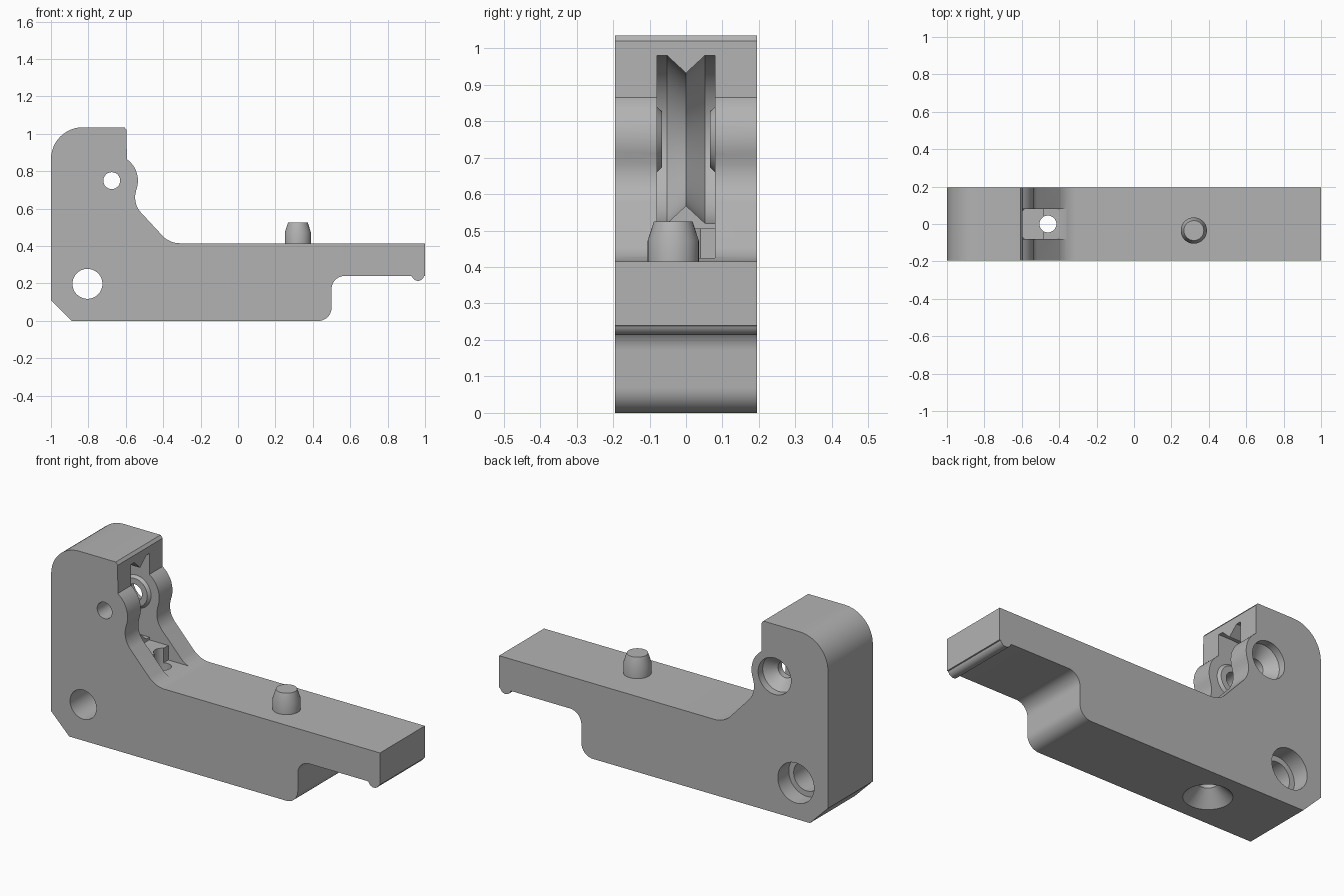
import bpy, bmesh
from math import sin, cos, radians, pi
from mathutils import Matrix

if "Cube" in bpy.data.objects:
    bpy.data.objects.remove(bpy.data.objects["Cube"])

GREY = (0.45, 0.45, 0.45, 1)
grey = bpy.data.materials.new("plain_grey")
grey.use_nodes = True
grey.diffuse_color = GREY
grey.node_tree.nodes["Principled BSDF"].inputs["Base Color"].default_value = GREY

HALF = 0.195            # half the bracket width
WALL = 0.08             # half the roller pocket width
PX, PZ = -0.675, 0.75   # roller pivot


def finish(name, bm):
    bmesh.ops.remove_doubles(bm, verts=bm.verts, dist=1e-5)
    bmesh.ops.recalc_face_normals(bm, faces=bm.faces)
    mesh = bpy.data.meshes.new(name)
    bm.to_mesh(mesh)
    bm.free()
    ob = bpy.data.objects.new(name, mesh)
    mesh.materials.append(grey)
    bpy.context.collection.objects.link(ob)
    return ob


def arc(cx, cz, r, start, end, n=12):
    angles = [radians(start + (end - start) * i / n) for i in range(n + 1)]
    return [(cx + r * cos(a), cz + r * sin(a)) for a in angles]


def prism(name, points, place, depth):
    """Extrude a flat outline; place maps its 2D points into space."""
    bm = bmesh.new()
    face = bm.faces.new([bm.verts.new(place(p)) for p in points])
    new = bmesh.ops.extrude_face_region(bm, geom=[face])["geom"]
    moved = [v for v in new if isinstance(v, bmesh.types.BMVert)]
    bmesh.ops.translate(bm, verts=moved, vec=depth)
    return finish(name, bm)


def lathe(name, outline, centre, along_y=False, n=64):
    """Revolve a closed (radius, height) outline around z or y."""
    bm = bmesh.new()
    rings = []
    for i in range(n):
        a = 2 * pi * i / n
        rings.append([bm.verts.new((r * cos(a), r * sin(a), h)) for r, h in outline])
    m = len(outline)
    for i in range(n):
        a, b = rings[i], rings[(i + 1) % n]
        for j in range(m):
            k = (j + 1) % m
            if outline[j][0] == 0 and outline[k][0] == 0:
                continue
            quad = [a[j], b[j], b[k], a[k]]
            if outline[j][0] == 0:
                quad.remove(b[j])
            if outline[k][0] == 0:
                quad.remove(b[k])
            bm.faces.new(quad)
    turn = Matrix.Rotation(radians(-90), 4, "X") if along_y else Matrix.Identity(4)
    bm.transform(Matrix.Translation(centre) @ turn)
    return finish(name, bm)


def box(name, x0, x1, z0, z1):
    return prism(name, [(x0, z0), (x1, z0), (x1, z1), (x0, z1)],
                 lambda p: (p[0], -WALL, p[1]), (0, 2 * WALL, 0))


def smooth(ob):
    bpy.ops.object.select_all(action="DESELECT")
    bpy.context.view_layer.objects.active = ob
    ob.select_set(True)
    bpy.ops.object.shade_smooth_by_angle(angle=radians(25))


# Bracket side profile
profile = [(-1, 0.11), (-0.89, 0)]
profile += arc(0.43, 0.07, 0.07, -90, 0)
profile += arc(0.57, 0.17, 0.07, 180, 90)
profile += [(0.92, 0.24)] + arc(0.962, 0.247, 0.033, 195, 345)
profile += [(1, 0.24), (1, 0.415)]
profile += arc(-0.31, 0.545, 0.13, 270, 225)
profile += arc(-0.43, 0.66, 0.12, 225, 165)
profile += arc(PX, PZ, 0.14, -20, 55)
profile += [(-0.595, 1.02), (-0.607, 1.035)]
profile += arc(-0.83, 0.865, 0.17, 90, 180)
body = prism("bracket", profile, lambda p: (p[0], -HALF, p[1]), (0, 2 * HALF, 0))

# Roller pocket with a raised V ridge, open towards the arm
OUT, RIDGE, SHOULDER = 0.23, 0.182, 0.052
rim = [(OUT, -WALL), (OUT, -SHOULDER), (RIDGE, 0), (OUT, SHOULDER), (OUT, WALL)]
pocket = lathe("pocket_cutter", [(0, -WALL)] + rim + [(0, WALL)], (PX, 0, PZ), True)
mouth = prism("mouth_cutter", [(h, PZ + r) for r, h in rim]
              + [(h, PZ - r) for r, h in reversed(rim)],
              lambda p: (PX, p[0], p[1]), (0.4, 0, 0))
ledge = box("ledge_cutter", -0.595, -0.3, 0.505, 0.8)
floor = box("floor_cutter", -0.48, -0.3, 0.425, 0.8)

# Pivot hole, countersunk at the back
B = HALF + 0.02
pivot = lathe("pivot_cutter", [(0, -B), (0.045, -B), (0.045, 0.1), (0.1, 0.155),
                               (0.1, B), (0, B)], (PX, 0, PZ), True)
# Mounting hole, counterbored at the back
mount = lathe("mount_cutter", [(0, -B), (0.08, -B), (0.08, 0.1), (0.11, 0.1),
                               (0.11, B), (0, B)], (-0.805, 0, 0.198), True)
# Vertical screw hole, countersunk underneath
screw = lathe("screw_cutter", [(0, -0.02), (0.14, -0.02), (0.045, 0.075),
                               (0.045, 0.6), (0, 0.6)], (-0.46, 0, 0))

cutters = [pocket, mouth, ledge, floor, pivot, mount, screw]
bpy.context.view_layer.objects.active = body
for cutter in cutters:
    cut = body.modifiers.new(cutter.name, "BOOLEAN")
    cut.operation = "DIFFERENCE"
    cut.solver = "EXACT"
    cut.object = cutter
    bpy.ops.object.modifier_apply(modifier=cut.name)
for cutter in cutters:
    bpy.data.objects.remove(cutter)
smooth(body)

# Raised washers either side of the roller
for side, name in ((-1, "front_washer"), (1, "back_washer")):
    smooth(lathe(name, [(0.045, side * WALL), (0.09, side * WALL),
                        (0.077, side * 0.066), (0.045, side * 0.066)],
                 (PX, 0, PZ), True))

# Locating peg on the arm
smooth(lathe("locating_peg", [(0, 0.41), (0.07, 0.41), (0.07, 0.473),
                              (0.053, 0.525), (0, 0.525)], (0.32, -0.035, 0)))
